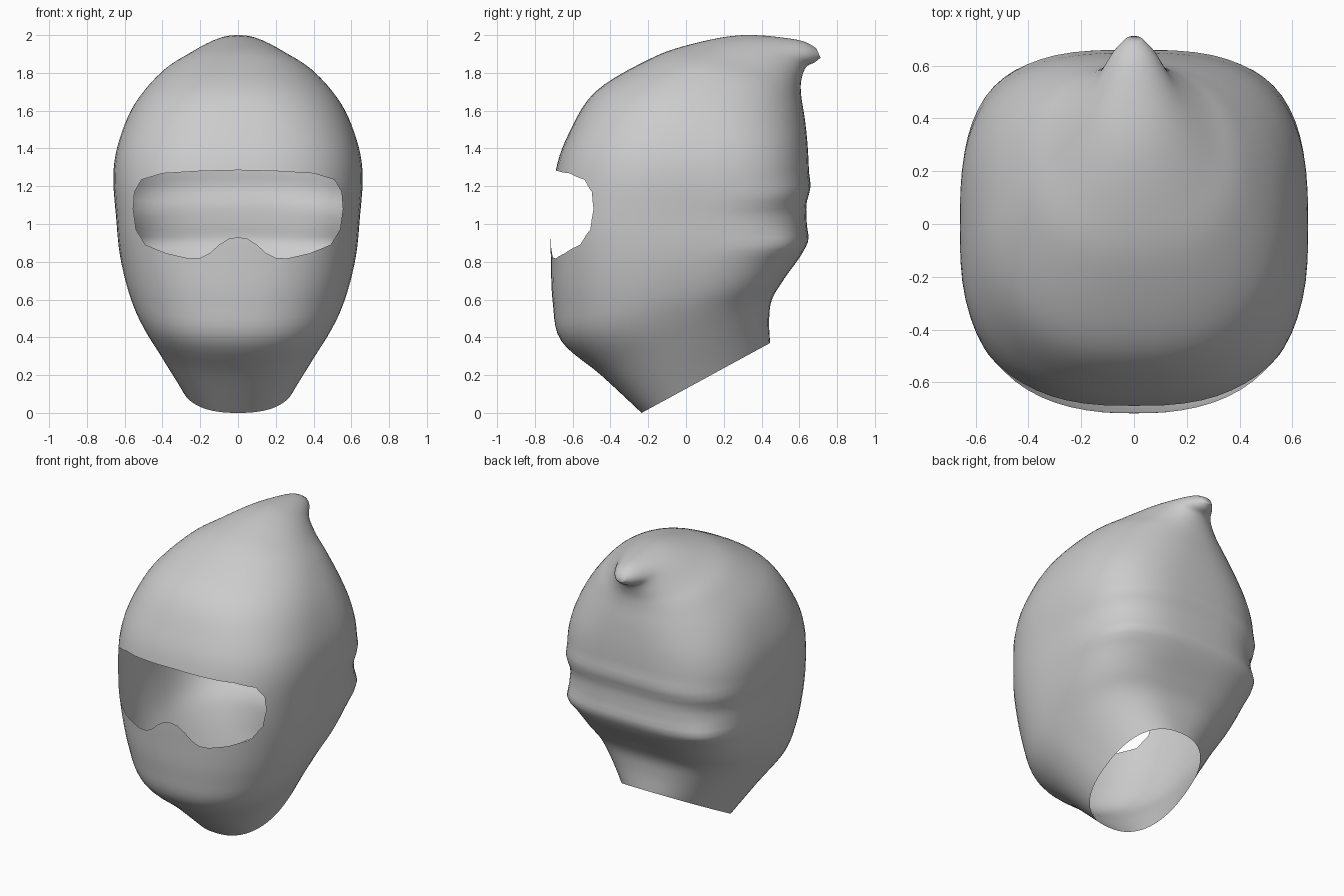
import bpy, bmesh, math
from mathutils import Vector

if "Cube" in bpy.data.objects:
    bpy.data.objects.remove(bpy.data.objects["Cube"])

# Cross-sections: front y, front z, back y, back z, half width, front and back squareness
SECTIONS = [
    (-0.235, 0.00, 0.445, 0.37, 0.305, 2.4, 2.4),
    (-0.45, 0.20, 0.44, 0.49, 0.42, 2.3, 2.6),
    (-0.66, 0.38, 0.455, 0.60, 0.515, 2.3, 2.9),
    (-0.705, 0.58, 0.52, 0.71, 0.58, 2.4, 3.2),
    (-0.715, 0.80, 0.625, 0.87, 0.625, 2.6, 3.2),
    (-0.715, 1.02, 0.64, 1.04, 0.645, 2.7, 3.1),
    (-0.69, 1.28, 0.65, 1.24, 0.66, 2.6, 3.0),
    (-0.62, 1.48, 0.645, 1.40, 0.63, 2.5, 2.8),
    (-0.48, 1.70, 0.63, 1.55, 0.55, 2.3, 2.5),
    (-0.20, 1.87, 0.61, 1.68, 0.42, 2.2, 2.3),
    (0.02, 1.95, 0.61, 1.76, 0.295, 2.1, 2.2),
    (0.30, 2.00, 0.635, 1.83, 0.17, 2.0, 2.0),
    (0.59, 1.975, 0.68, 1.855, 0.085, 2.0, 2.0),
    (0.69, 1.93, 0.712, 1.88, 0.03, 2.0, 2.0),
]
# Right half of the eye opening seen from the front (x, z)
EYE = [(0, .93), (.05, .922), (.1, .89), (.15, .845), (.2, .82), (.26, .818),
       (.38, .845), (.49, .89), (.54, .97), (.555, 1.08), (.548, 1.17),
       (.51, 1.235), (.4, 1.268), (.2, 1.28), (0, 1.285)]
N, STEPS = 64, 5


def spline(a, b, c, d, t):
    return 0.5 * (2*b + (c-a)*t + (2*a-5*b+4*c-d)*t*t + (3*b-a-3*c+d)*t**3)


def power(v, e):
    return math.copysign(abs(v) ** e, v)


def bump(v, centre, width):
    return math.exp(-((v - centre) / width) ** 2)


# Hood shell lofted through tilted rings up to the backward pointing tip
rows = []
last = len(SECTIONS) - 1
for i in range(last):
    ks = [SECTIONS[max(0, min(last, i + o))] for o in (-1, 0, 1, 2)]
    for s in range(STEPS):
        rows.append([spline(*v, s / STEPS) for v in zip(*ks)])
rows.append(SECTIONS[-1])

bm = bmesh.new()
rings = []
for fy, fz, by, bz, w, nf, nb in rows:
    ring = []
    for k in range(N):
        a = 2 * math.pi * k / N
        n = nb if math.sin(a) > 0 else nf
        x = w * power(math.cos(a), 2 / n)
        t = 0.5 + 0.5 * power(math.sin(a), 2 / n)
        y, z = fy + (by - fy) * t, fz + (bz - fz) * t
        # Horizontal cloth folds round the back, bunched at the corners
        back = max(0.0, min(1.0, (y - 0.1) / 0.4))
        sag = z + 0.15 * x * x
        fold = (0.014 * bump(sag, 1.2, .05) - 0.009 * bump(sag, 1.1, .05)
                + 0.016 * bump(sag, 0.92, .05)
                + 0.015 * bump(z, .9, .06) * bump(abs(x), .5, .1))
        ring.append(bm.verts.new((x * (1 + fold * back), y + fold * back * 0.8, z)))
    rings.append(ring)
for r0, r1 in zip(rings, rings[1:]):
    for k in range(N):
        j = (k + 1) % N
        bm.faces.new((r0[k], r0[j], r1[j], r1[k]))
bm.faces.new(rings[-1])

# Eye opening: slice the face along the outline, then remove the inside
outline = EYE + [(-x, z) for x, z in EYE[-2:0:-1]]
edges = list(zip(outline, outline[1:] + outline[:1]))
for (x0, z0), (x1, z1) in edges:
    lo_x, hi_x, lo_z, hi_z = min(x0, x1), max(x0, x1), min(z0, z1), max(z0, z1)
    near = []
    for f in bm.faces:
        xs = [v.co.x for v in f.verts]
        zs = [v.co.z for v in f.verts]
        if (f.calc_center_median().y < -0.25 and max(xs) > lo_x - .001 and min(xs) < hi_x + .001
                and max(zs) > lo_z - .001 and min(zs) < hi_z + .001):
            near.append(f)
    geom = near + list({e for f in near for e in f.edges}) + list({v for f in near for v in f.verts})
    bmesh.ops.bisect_plane(bm, geom=geom, dist=1e-5, plane_co=(x0, 0, z0),
                           plane_no=(z1 - z0, 0, x0 - x1))


def inside(x, z):
    hit = False
    for (x0, z0), (x1, z1) in edges:
        if (z0 > z) != (z1 > z) and x < x0 + (z - z0) * (x1 - x0) / (z1 - z0):
            hit = not hit
    return hit


gone = []
for f in bm.faces:
    c = f.calc_center_median()
    if c.y < -0.25 and inside(c.x, c.z):
        gone.append(f)
bmesh.ops.delete(bm, geom=gone, context='FACES')
bmesh.ops.recalc_face_normals(bm, faces=bm.faces)
if sum(f.normal.dot(f.calc_center_median() - Vector((0, 0, 1))) for f in bm.faces) < 0:
    bmesh.ops.reverse_faces(bm, faces=bm.faces)
for f in bm.faces:
    f.smooth = True

mesh = bpy.data.meshes.new("hood")
bm.to_mesh(mesh)
bm.free()
hood = bpy.data.objects.new("hood", mesh)
bpy.context.collection.objects.link(hood)
